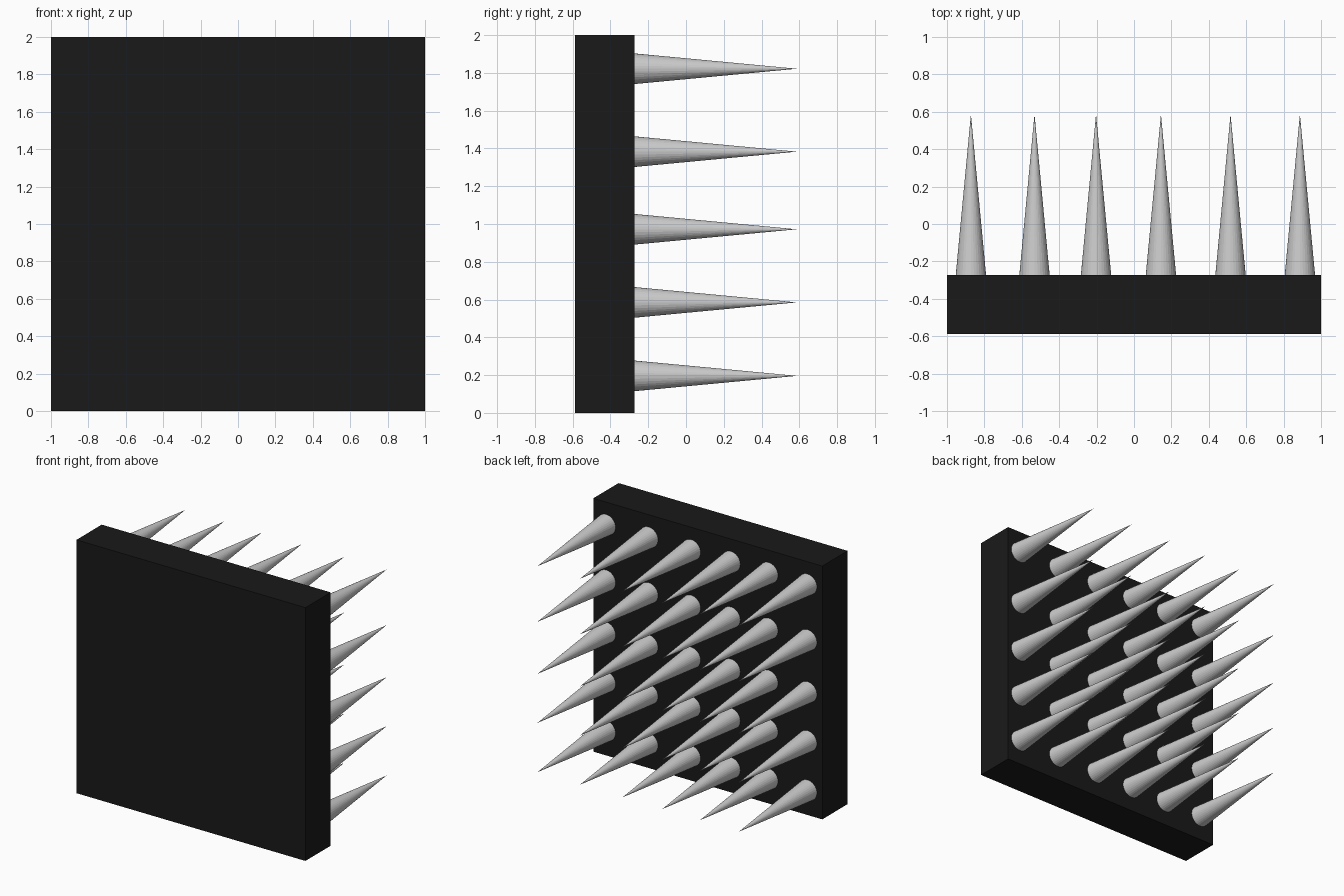
import bpy, math

if "Cube" in bpy.data.objects:
    bpy.data.objects.remove(bpy.data.objects["Cube"])

FRONT, BACK, TIP = -0.587, -0.272, 0.587
RADIUS = 0.081
COLS = (-0.872, -0.532, -0.203, 0.144, 0.516, 0.887)
ROWS = (0.196, 0.585, 0.972, 1.383, 1.822)

# Black square panel
black = bpy.data.materials.new("black")
black.diffuse_color = (0.01, 0.01, 0.01, 1)
black.use_nodes = True
black.node_tree.nodes["Principled BSDF"].inputs["Base Color"].default_value = black.diffuse_color
bpy.ops.mesh.primitive_cube_add(size=1, location=(0, (FRONT + BACK) / 2, 1))
panel = bpy.context.object
panel.name = "panel"
panel.scale = (2, BACK - FRONT, 2)
bpy.ops.object.transform_apply(location=False, rotation=False, scale=True)
panel.data.materials.append(black)

# One cone spike pointing to the back, its mesh shared by the whole grid
bpy.ops.mesh.primitive_cone_add(vertices=32, radius1=RADIUS, radius2=0, depth=TIP - BACK,
                                rotation=(-math.pi / 2, 0, 0))
first = bpy.context.object
bpy.ops.object.transform_apply(location=False, rotation=True, scale=False)
first.data.name = "spike"

for r, z in enumerate(ROWS):
    for c, x in enumerate(COLS):
        spike = first
        if r or c:
            spike = first.copy()
            bpy.context.collection.objects.link(spike)
        spike.name = f"spike_row{r + 1}_col{c + 1}"
        spike.location = (x, (BACK + TIP) / 2, z)
